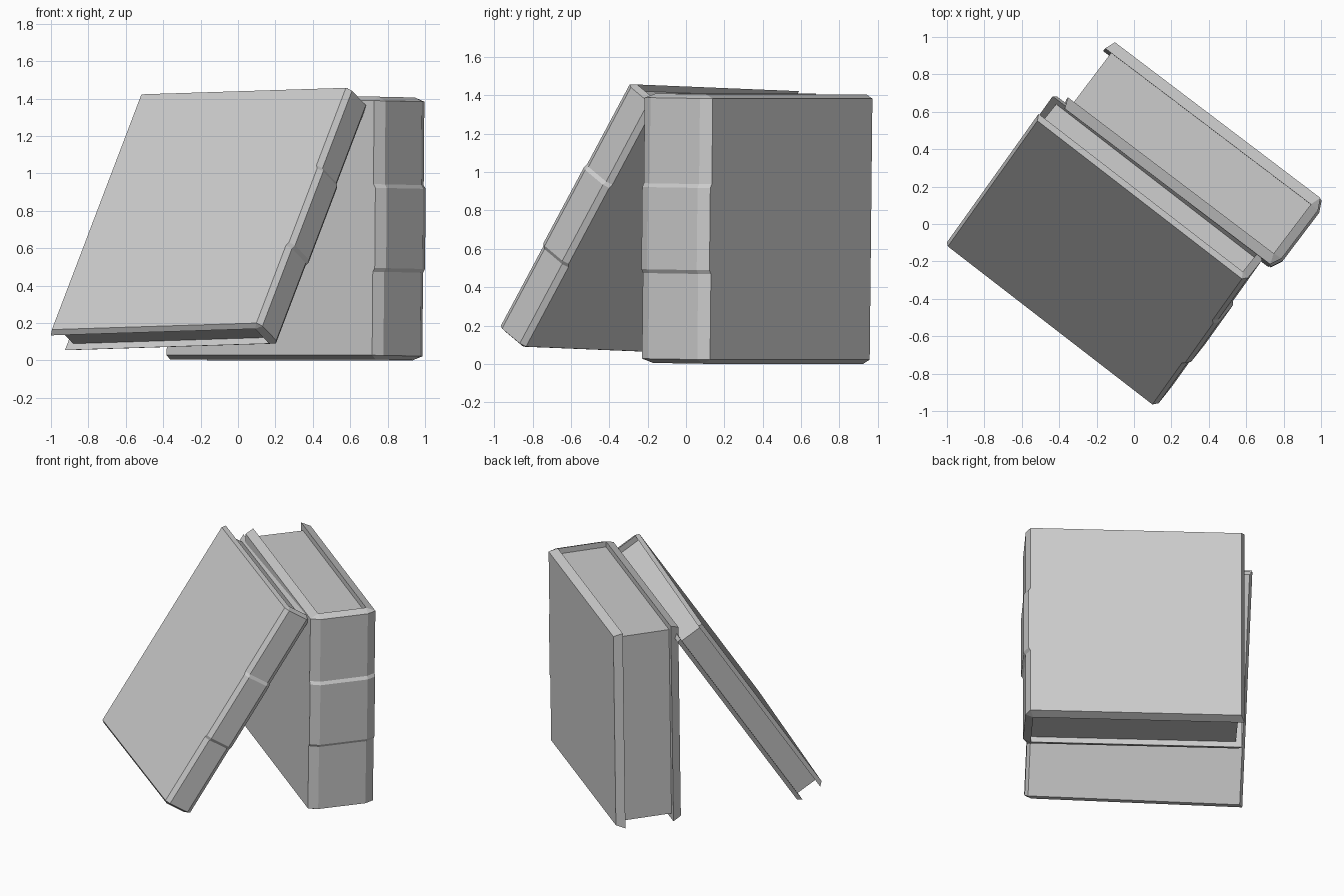
import bpy, bmesh
from mathutils import Vector, Matrix

if "Cube" in bpy.data.objects:
    bpy.data.objects.remove(bpy.data.objects["Cube"])


def make_object(name, bm, matrix):
    bmesh.ops.recalc_face_normals(bm, faces=bm.faces)
    me = bpy.data.meshes.new(name)
    bm.to_mesh(me)
    bm.free()
    ob = bpy.data.objects.new(name, me)
    ob.matrix_world = matrix
    bpy.context.collection.objects.link(ob)
    return ob


def frame(origin, x_dir, z_dir):
    """Book space: X toward the spine, Y through the thickness, Z up the book."""
    x = Vector(x_dir).normalized()
    y = Vector(z_dir).cross(x).normalized()
    z = x.cross(y)
    m = Matrix((x, y, z)).transposed().to_4x4()
    m.translation = origin
    return m


def cover(name, W, H, T, board, bulge, c, matrix):
    bm = bmesh.new()
    # outer U profile: fore edge, spine shoulder, spine flat and back again
    outer = [(c, 0), (W, 0), (W + bulge, board * 1.05),
             (W + bulge, T - board * 1.05), (W, T), (c, T)]
    # the middle third of the spine is slightly raised
    raise_x, step = 0.013, 0.02
    levels = [(c, 0), (H / 3, 0), (H / 3 + step, 1),
              (2 * H / 3 - step, 1), (2 * H / 3, 0), (H - c, 0)]
    rings = []
    for z, up in levels:
        rings.append([bm.verts.new((x + (raise_x * up if 0 < i < 5 else 0), y, z))
                      for i, (x, y) in enumerate(outer)])
    inner = [(0, board), (W - 0.02, board), (W - 0.02, T - board), (0, T - board)]
    low = [bm.verts.new((x, y, 0)) for x, y in inner]
    high = [bm.verts.new((x, y, H)) for x, y in inner]
    # outside walls
    for r, s in zip(rings, rings[1:]):
        for i in range(5):
            bm.faces.new((r[i], r[i + 1], s[i + 1], s[i]))
    # inside walls
    for i in range(3):
        bm.faces.new((low[i], low[i + 1], high[i + 1], high[i]))
    # sloping rims at both ends
    for o, n in ((rings[0], low), (rings[-1], high)):
        bm.faces.new((o[0], o[1], n[1], n[0]))
        bm.faces.new((o[1], o[2], n[1]))
        bm.faces.new((o[2], o[3], n[2], n[1]))
        bm.faces.new((o[3], o[4], n[2]))
        bm.faces.new((o[4], o[5], n[3], n[2]))
    # sloping fore edges of the two boards
    for oi, ni in ((0, 0), (5, 3)):
        bm.faces.new([r[oi] for r in rings] + [high[ni], low[ni]])
    return make_object(name, bm, matrix)


def pages(name, W, H, T, board, inset, matrix):
    bm = bmesh.new()
    lo = Vector((inset, board - 0.003, inset))
    hi = Vector((W - 0.015, T - board + 0.003, H - inset))
    bmesh.ops.create_cube(bm, size=1, matrix=Matrix.Translation((lo + hi) / 2)
                          @ Matrix.Diagonal((*(hi - lo), 1)))
    return make_object(name, bm, matrix)


def book(name, W, H, T, board, bulge, c, matrix):
    cover(name + "_cover", W, H, T, board, bulge, c, matrix)
    pages(name + "_pages", W, H, T, board, 0.04, matrix)


# thick upright book, tipped back very slightly
w = Vector((0.797, -0.604, 0))
t = Vector((0.604, 0.797, 0))
book("upright_book", 1.40, 1.405, 0.445, 0.058, 0.03, 0.022,
     frame(w * -0.69 + t * 0.25 + Vector((0, 0, 0.006)), w,
           t * 0.013 + Vector((0, 0, 1))))

# thin book leaning against it
c = 0.018
x_dir, z_dir = Vector((1.1, -0.85, 0.035)), Vector((0.489, 0.667, 1.262))
corner = Vector((-0.995, -0.12, 0.165))
book("leaning_book", 1.40, 1.54, 0.2, 0.028, 0.022, c,
     frame(corner - c * x_dir.normalized() - c * z_dir.normalized(), x_dir, z_dir))
